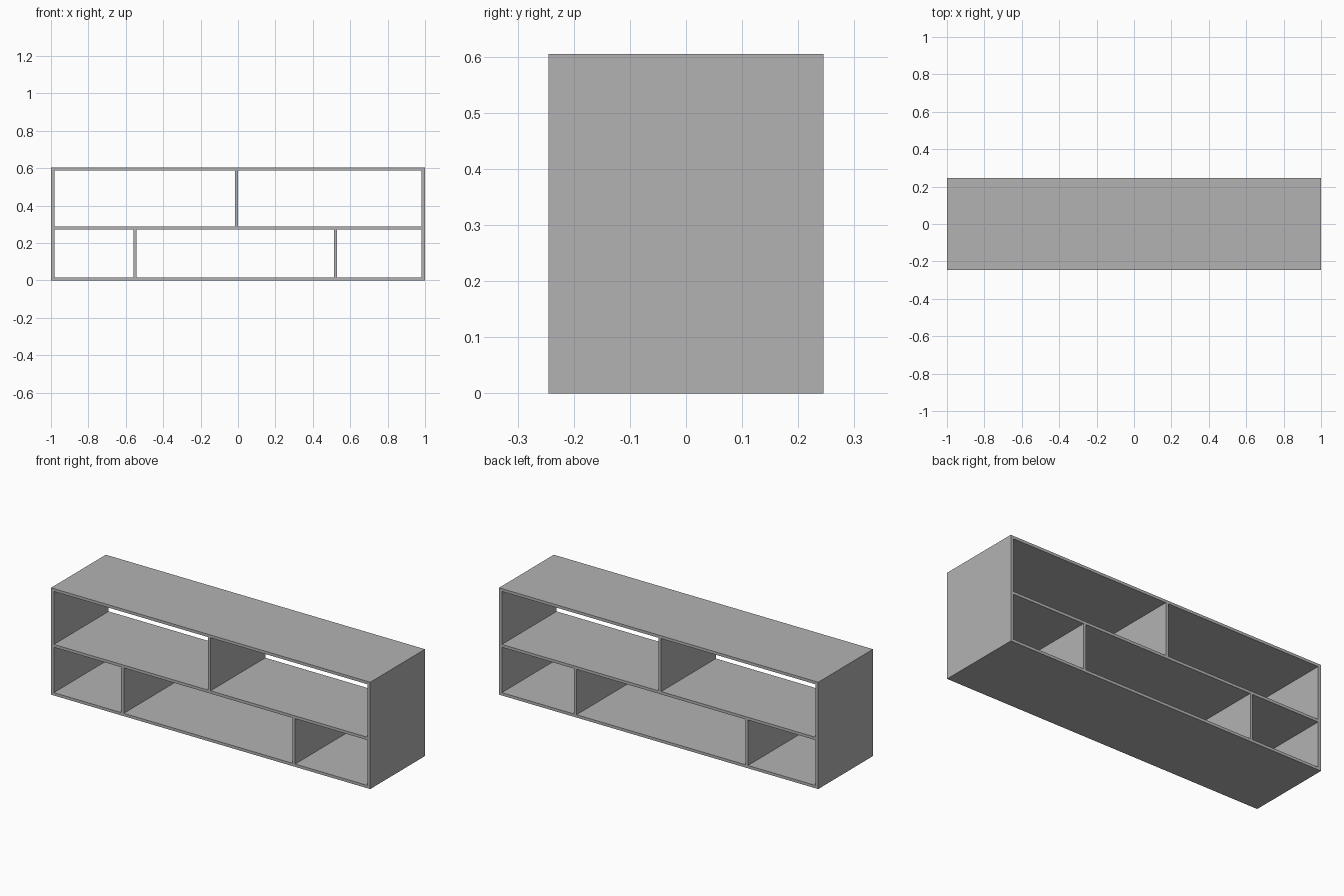
import bpy

# Remove the default cube
cube = bpy.data.objects.get("Cube")
if cube:
    bpy.data.objects.remove(cube, do_unlink=True)

# Overall size and board thickness
WIDTH, DEPTH, HEIGHT = 2.0, 0.49, 0.605
BOARD, SIDE = 0.016, 0.018
SHELF_Z = 0.281

grey = bpy.data.materials.new("plain grey")
grey.use_nodes = True
colour = (0.45, 0.45, 0.45, 1)
grey.diffuse_color = colour
grey.node_tree.nodes["Principled BSDF"].inputs["Base Color"].default_value = colour


def board(name, x, z, width, height):
    """Full-depth board centred at x, z."""
    bpy.ops.mesh.primitive_cube_add(size=1, location=(x, 0, z))
    obj = bpy.context.object
    obj.name = name
    obj.scale = (width, DEPTH, height)
    bpy.ops.object.transform_apply(location=False, rotation=False, scale=True)
    obj.data.materials.append(grey)
    return obj


# Side panels
for name, sign in (("left_side", 1), ("right_side", -1)):
    board(name, sign * (WIDTH - SIDE) / 2, HEIGHT / 2, SIDE, HEIGHT)

# Horizontal boards fitted between the sides
inner = WIDTH - 2 * SIDE
for name, z in (("bottom_board", BOARD / 2),
                ("middle_shelf", SHELF_Z),
                ("top_board", HEIGHT - BOARD / 2)):
    board(name, 0, z, inner, BOARD)


# Upright dividers between two horizontal boards
def divider(name, x, low, high):
    board(name, x, (low + high) / 2, BOARD, high - low)


divider("upper_divider", -0.008, SHELF_Z + BOARD / 2, HEIGHT - BOARD)
divider("lower_right_divider", -0.552, BOARD, SHELF_Z - BOARD / 2)
divider("lower_left_divider", 0.522, BOARD, SHELF_Z - BOARD / 2)
